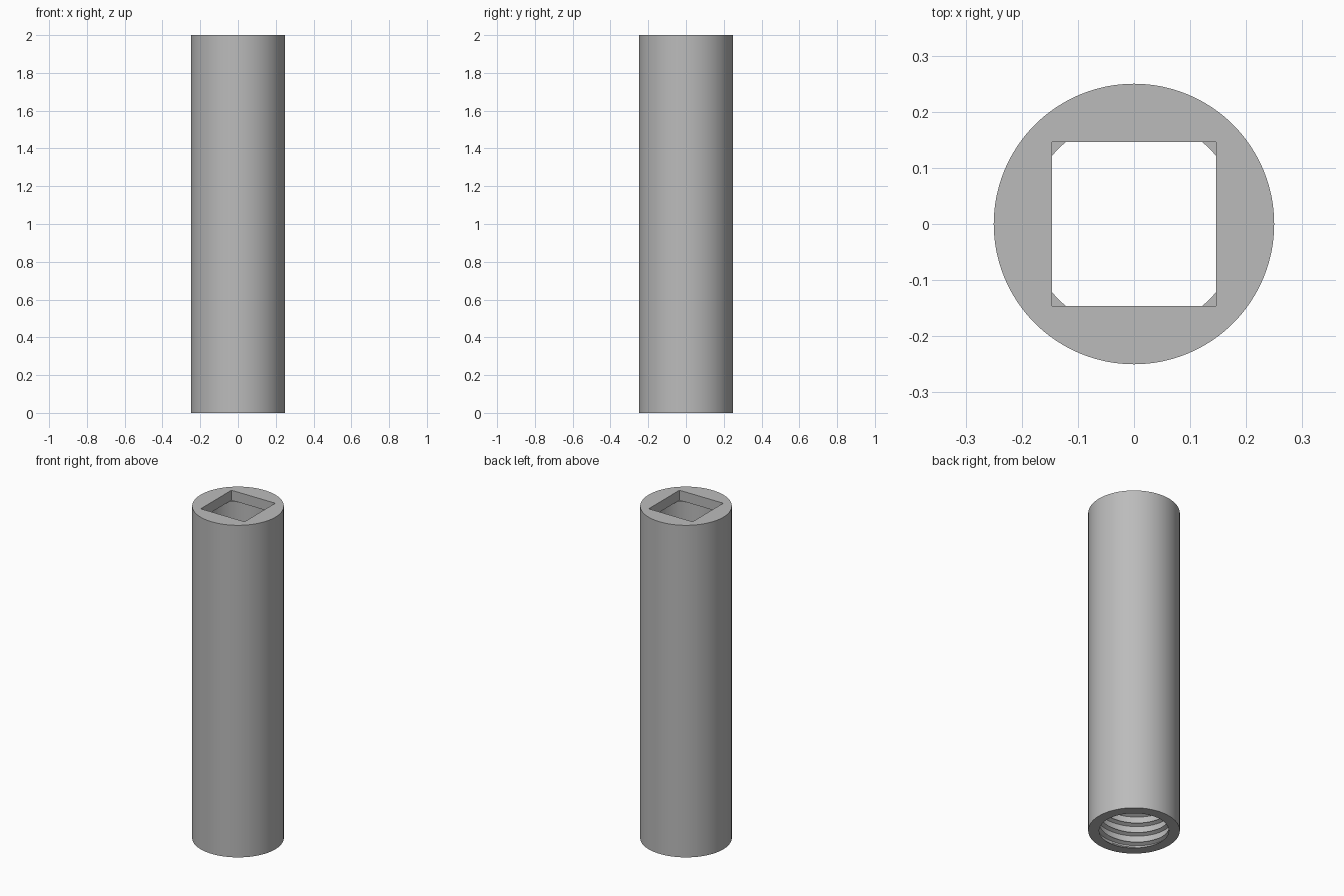
import bpy, bmesh, math

if "Cube" in bpy.data.objects:
    bpy.data.objects.remove(bpy.data.objects["Cube"])

R, BORE, HALF = 0.25, 0.19, 0.146      # outer radius, bore radius, half width of square socket
H, SOCKET_Z = 2.0, 1.94                # height, floor of the square socket
PITCH, DEPTH, THREAD = 0.06, 0.022, 0.5

# Angles: even steps plus the points where the square crosses the bore circle
cross = math.acos(HALF / BORE)
angles = [2 * math.pi * i / 96 for i in range(96)]
angles += [q * math.pi / 2 + s * cross + (2 * math.pi if q == 0 and s < 0 else 0)
           for q in range(4) for s in (-1, 1)]
angles.sort()
angles.append(2 * math.pi)


def circle(r, z):
    return [(r * math.cos(a), r * math.sin(a), z) for a in angles]


def square(z):
    pts = []
    for a in angles:
        r = HALF / max(abs(math.cos(a)), abs(math.sin(a)))
        pts.append((r * math.cos(a), r * math.sin(a), z))
    return pts


def thread_row(k):
    # One row of the helical thread; the groove fades out at both ends
    pts = []
    for a in angles:
        turn = a / (2 * math.pi)
        z = min(max((k / 6 + turn) * PITCH, 0), THREAD)
        phase = (z / PITCH - turn) % 1
        groove = max(0, min(1, 3 - abs(phase * 6 - 3)) if phase > 0 else 0)
        fade = min(1, z / 0.02, (THREAD - z) / 0.02)
        r = BORE + DEPTH * groove * fade
        pts.append((r * math.cos(a), r * math.sin(a), z))
    return pts


# Outer wall, rim, square socket, bore, then thread back down to the bottom rim
rows = [circle(R, 0), circle(R, H), square(H), square(SOCKET_Z),
        circle(BORE, SOCKET_Z), circle(BORE, THREAD)]
rows += [thread_row(k) for k in range(int(THREAD / PITCH * 6) + 1, -7, -1)]
rows.append(circle(BORE, 0))

bm = bmesh.new()
grid = [[bm.verts.new(p) for p in row] for row in rows]
for i, row in enumerate(grid):
    nxt = grid[(i + 1) % len(grid)]
    for j in range(len(angles) - 1):
        bm.faces.new((row[j], row[j + 1], nxt[j + 1], nxt[j]))
bmesh.ops.remove_doubles(bm, verts=bm.verts, dist=0.00005)
bmesh.ops.dissolve_degenerate(bm, edges=bm.edges, dist=0.00005)
bmesh.ops.recalc_face_normals(bm, faces=bm.faces)

mesh = bpy.data.meshes.new("threaded_sleeve")
bm.to_mesh(mesh)
bm.free()
sleeve = bpy.data.objects.new("threaded_sleeve", mesh)
bpy.context.collection.objects.link(sleeve)

grey = bpy.data.materials.new("plain grey")
grey.diffuse_color = (0.5, 0.5, 0.5, 1)
grey.use_nodes = True
grey.node_tree.nodes["Principled BSDF"].inputs["Base Color"].default_value = grey.diffuse_color
mesh.materials.append(grey)

bpy.context.view_layer.objects.active = sleeve
sleeve.select_set(True)
bpy.ops.object.shade_smooth_by_angle(angle=math.radians(30))
